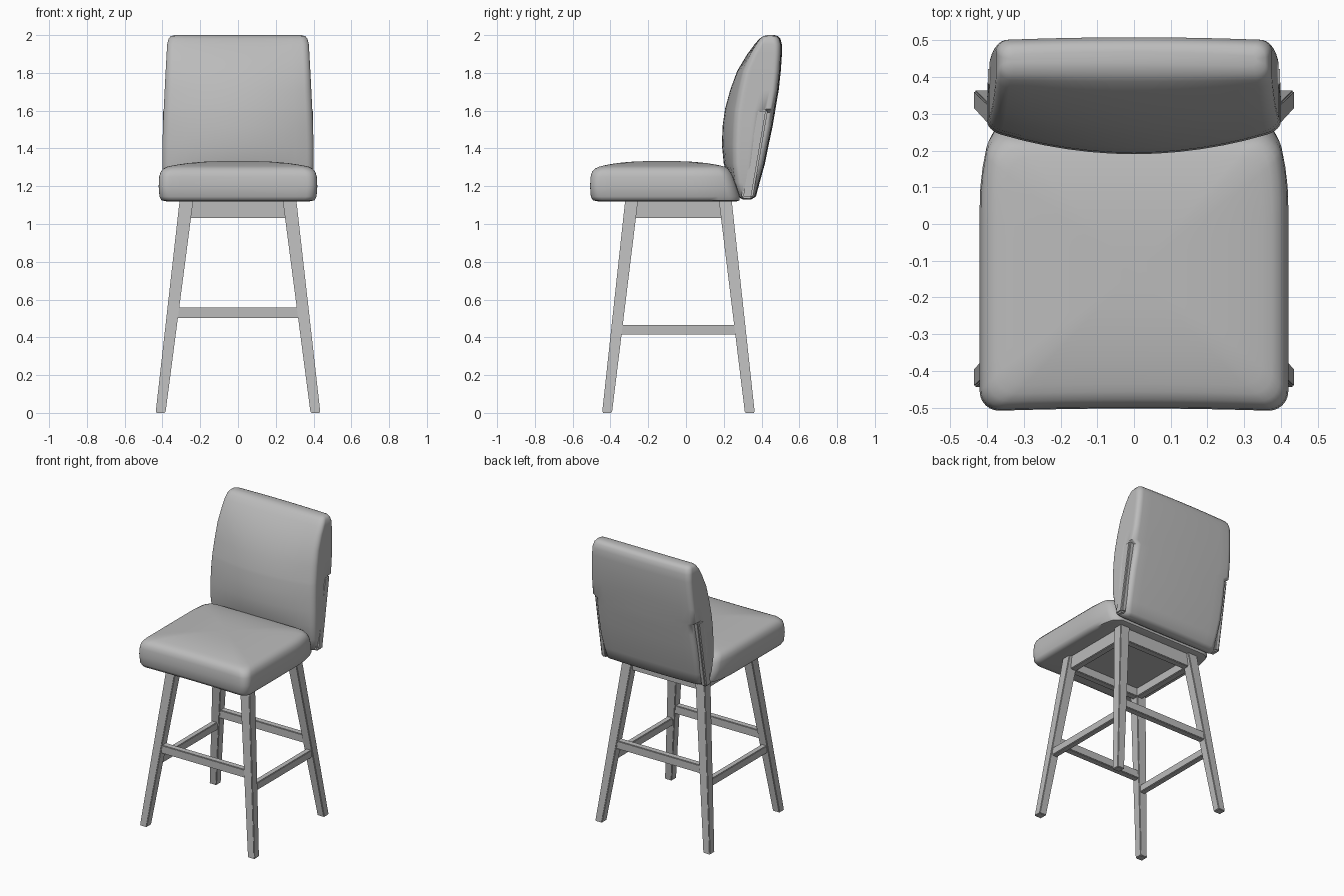
import bpy, bmesh, math
from mathutils import Vector

cube = bpy.data.objects.get("Cube")
if cube:
    bpy.data.objects.remove(cube, do_unlink=True)

grey = bpy.data.materials.new("plain_grey")
grey.use_nodes = True
colour = (0.5, 0.5, 0.5, 1)
grey.diffuse_color = colour
grey.node_tree.nodes["Principled BSDF"].inputs["Base Color"].default_value = colour


def finish(name, bm, angle):
    bmesh.ops.recalc_face_normals(bm, faces=bm.faces)
    mesh = bpy.data.meshes.new(name)
    bm.to_mesh(mesh)
    bm.free()
    mesh.materials.append(grey)
    obj = bpy.data.objects.new(name, mesh)
    bpy.context.collection.objects.link(obj)
    bpy.ops.object.select_all(action='DESELECT')
    obj.select_set(True)
    bpy.context.view_layer.objects.active = obj
    bpy.ops.object.shade_smooth_by_angle(angle=math.radians(angle))
    return obj


def rounded_outline(w, y0, y1, r, arc=6, edge=12):
    """Rounded rectangle, with extra points along each straight edge."""
    corners = [(w - r, y1 - r), (r - w, y1 - r), (r - w, y0 + r), (w - r, y0 + r)]
    pts = []
    for k, (cx, cy) in enumerate(corners):
        for i in range(arc + 1):
            a = (k + i / arc) * math.pi / 2
            pts.append(Vector((cx + r * math.cos(a), cy + r * math.sin(a))))
        a = (k + 1) * math.pi / 2
        nx, ny = corners[(k + 1) % 4]
        end = Vector((nx + r * math.cos(a), ny + r * math.sin(a)))
        start = pts[-1].copy()
        pts += [start.lerp(end, i / edge) for i in range(1, edge)]
    return pts


def loft(name, rings, angle):
    bm = bmesh.new()
    loops = [[bm.verts.new(p) for p in ring] for ring in rings]
    n = len(loops[0])
    for a, b in zip(loops, loops[1:]):
        for i in range(n):
            bm.faces.new((a[i], a[(i + 1) % n], b[(i + 1) % n], b[i]))
    bm.faces.new(loops[0])
    bm.faces.new(loops[-1])
    return finish(name, bm, angle)


def bar(name, a, b, size_a, size_b, bevel=0.004):
    """Four-sided bar from a to b; each size is its x/y or cross/z extent."""
    a, b = Vector(a), Vector(b)
    d = b - a
    axis = max(range(3), key=lambda i: abs(d[i]))
    u, v = [Vector([float(i == j) for j in range(3)]) for i in range(3) if i != axis]
    bm = bmesh.new()
    ends = []
    for p, (su, sv) in ((a, size_a), (b, size_b)):
        ends.append([bm.verts.new(p + u * su * i / 2 + v * sv * j / 2)
                     for i, j in ((-1, -1), (1, -1), (1, 1), (-1, 1))])
    for i in range(4):
        j = (i + 1) % 4
        bm.faces.new((ends[0][i], ends[0][j], ends[1][j], ends[1][i]))
    bm.faces.new(ends[0])
    bm.faces.new(ends[1])
    bmesh.ops.bevel(bm, geom=bm.edges[:], offset=bevel, segments=2, affect='EDGES')
    return finish(name, bm, 40)


# Seat cushion: (inset, height, rear edge), then a domed top
seat_rows = [(0.04, 1.12, 0.29), (0.015, 1.125, 0.29), (0.004, 1.145, 0.285),
             (0, 1.20, 0.265), (0.003, 1.25, 0.25), (0.01, 1.275, 0.24),
             (0.025, 1.293, 0.235), (0.045, 1.303, 0.23)]
rings = []
for inset, z, rear in seat_rows:
    pts = rounded_outline(0.42 - inset, -0.51 + inset, rear - inset * 0.5, 0.055)
    rings.append([(p.x * (1 - 0.07 * max(0, (p.y - 0.05) / 0.2) ** 2),
                   p.y + 0.008 * (1 - (p.x / 0.42) ** 2) * (p.y < -0.4), z) for p in pts])
rim, centre = rings[-1], Vector((0, -0.13))
for s in (0.93, 0.84, 0.7, 0.5, 0.3, 0.1):
    rings.append([(x * s, centre.y + (y - centre.y) * s,
                   z + 0.03 * (1 - s ** 3)) for x, y, z in rim])
loft("seat_cushion", rings, 50)

# Backrest: (height, front, rear, half width, front bulge, rear corner cut)
back_rows = [(1.13, 0.30, 0.345, 0.36, 0.0, 0.03), (1.145, 0.275, 0.37, 0.385, 0.01, 0.03),
             (1.22, 0.235, 0.39, 0.395, 0.03, 0.03), (1.32, 0.20, 0.418, 0.40, 0.055, 0.03),
             (1.42, 0.19, 0.438, 0.40, 0.065, 0.03), (1.52, 0.194, 0.459, 0.397, 0.065, 0.03),
             (1.59, 0.204, 0.471, 0.394, 0.06, 0.03), (1.61, 0.207, 0.474, 0.393, 0.06, 0.0),
             (1.71, 0.234, 0.491, 0.388, 0.05, 0.0), (1.81, 0.271, 0.502, 0.383, 0.035, 0.0),
             (1.90, 0.325, 0.508, 0.378, 0.02, 0.0), (1.95, 0.362, 0.508, 0.375, 0.01, 0.0),
             (1.98, 0.388, 0.50, 0.368, 0.004, 0.0), (1.994, 0.408, 0.488, 0.357, 0, 0),
             (2.0, 0.432, 0.468, 0.335, 0, 0)]
rings = []
for z, front, rear, w, bulge, cut in back_rows:
    ring = []
    for p in rounded_outline(w, front, rear, min(0.035, (rear - front) * 0.35)):
        t = (p.y - front) / (rear - front)
        side = (p.x / w) ** 2
        x = p.x * (1 - cut / w * min(1, max(0, t - 0.55) * 4))
        ring.append((x, p.y + bulge * side * (1 - t) - 0.008 * side * t, z))
    rings.append(ring)
loft("backrest", rings, 50)

# Side strips standing in the cut rear corners of the backrest
for sx, side in ((-1, "right"), (1, "left")):
    bar(f"{side}_back_strip", (sx * 0.378, 0.322, 1.135), (sx * 0.376, 0.403, 1.607),
        (0.042, 0.062), (0.042, 0.062), 0.01)

# Splayed, tapered legs
mid_y = -0.04
for sx, side in ((-1, "right"), (1, "left")):
    for sy, end in ((-1, "front"), (1, "rear")):
        bar(f"{end}_{side}_leg", (sx * 0.41, mid_y + sy * 0.378, 0),
            (sx * 0.273, mid_y + sy * 0.248, 1.125), (0.052, 0.052), (0.072, 0.068))

# Rails between the legs and the frame below the seat
for s, end, side in ((-1, "front", "right"), (1, "rear", "left")):
    y = mid_y + s * 0.316
    bar(f"{end}_footrail", (-0.335, y, 0.53), (0.335, y, 0.53), (0.045, 0.056), (0.045, 0.056))
    x = s * 0.357
    bar(f"{side}_footrail", (x, mid_y - 0.315, 0.44), (x, mid_y + 0.315, 0.44),
        (0.04, 0.052), (0.04, 0.052))
    y = mid_y + s * 0.245
    bar(f"{end}_apron", (-0.26, y, 1.08), (0.26, y, 1.08), (0.045, 0.095), (0.045, 0.095))
    x = s * 0.268
    bar(f"{side}_apron", (x, mid_y - 0.235, 1.08), (x, mid_y + 0.235, 1.08),
        (0.045, 0.095), (0.045, 0.095))

# Mounting plate inside the frame
bar("mounting_plate", (0, mid_y, 1.09), (0, mid_y, 1.125), (0.5, 0.46), (0.5, 0.46))
